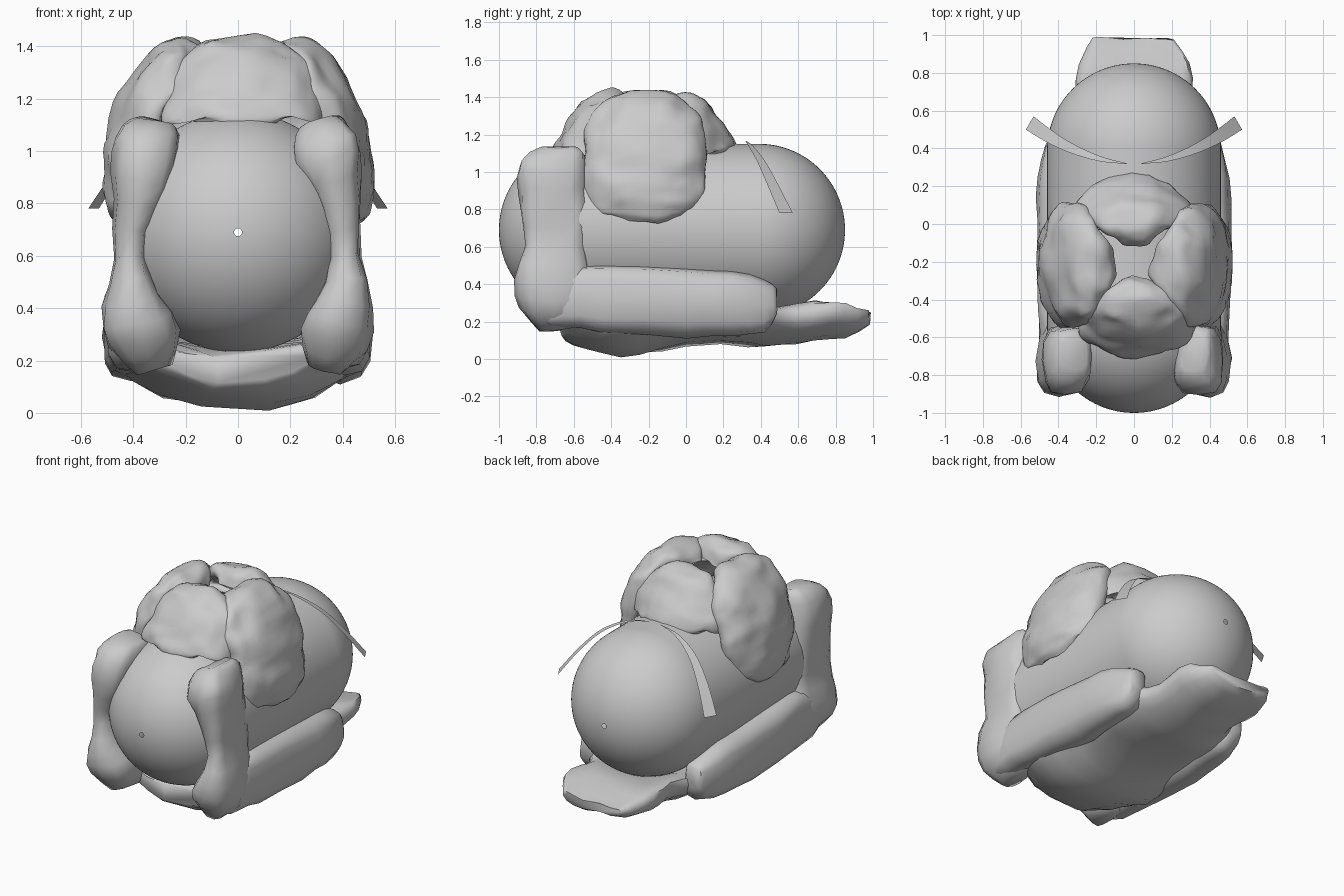
import bpy, bmesh, math
from mathutils import Vector, noise

if "Cube" in bpy.data.objects:
    bpy.data.objects.remove(bpy.data.objects["Cube"])


def finish(name, bm, angle=60):
    bmesh.ops.recalc_face_normals(bm, faces=bm.faces)
    me = bpy.data.meshes.new(name)
    bm.to_mesh(me)
    bm.free()
    ob = bpy.data.objects.new(name, me)
    bpy.context.collection.objects.link(ob)
    bpy.context.view_layer.objects.active = ob
    ob.select_set(True)
    bpy.ops.object.shade_smooth_by_angle(angle=math.radians(angle))
    ob.select_set(False)
    return ob


def spline(rows, steps):
    """Catmull-Rom through rows of numbers."""
    out = []
    for i in range(len(rows) - 1):
        p0, p1, p2, p3 = (rows[max(0, min(len(rows) - 1, i + k))] for k in (-1, 0, 1, 2))
        for s in range(steps):
            t = s / steps
            out.append([0.5 * (2 * b + (c - a) * t + (2 * a - 5 * b + 4 * c - d) * t * t
                               + (3 * b - a - 3 * c + d) * t ** 3)
                        for a, b, c, d in zip(p0, p1, p2, p3)])
    return out + [list(rows[-1])]


def sweep(name, rows, side, n=16, steps=3, bend=0.0, rough=0.0, freq=7, shift=0.0, up=None):
    """Loft flattened rings; row = x, y, z, half width along side, half thickness."""
    rows = spline(rows, steps)
    side = Vector(side)
    pts = [Vector(r[:3]) for r in rows]
    bm = bmesh.new()
    rings = []
    for i, r in enumerate(rows):
        tan = (pts[min(i + 1, len(pts) - 1)] - pts[max(i - 1, 0)]).normalized()
        nor = Vector(up) if up else tan.cross(side).normalized()
        ring = []
        for k in range(n):
            a = 2 * math.pi * k / n
            c, s = math.cos(a), math.sin(a)
            c = math.copysign(abs(c) ** 0.75, c)
            s = math.copysign(abs(s) ** 0.6, s)
            p = pts[i] + side * c * r[3] + nor * (s * r[4] - shift * r[4] - bend * (c * r[3]) ** 2)
            if rough:
                p += rough * noise.noise_vector(p * freq)
                p += rough * 0.4 * noise.noise_vector(p * freq * 2.3)
            ring.append(bm.verts.new(p))
        rings.append(ring)
    for a, b in zip(rings, rings[1:]):
        for k in range(n):
            bm.faces.new((a[k], a[(k + 1) % n], b[(k + 1) % n], b[k]))
    bm.faces.new(rings[0])
    bm.faces.new(rings[-1])
    return finish(name, bm)


# capsule body with pinholes at the poles
bm = bmesh.new()
bmesh.ops.create_uvsphere(bm, u_segments=64, v_segments=96, radius=0.46)
poles = [v for v in bm.verts if abs(v.co.z) > 0.4599]
bmesh.ops.delete(bm, geom=poles, context='VERTS')
for v in bm.verts:
    x, y, z = v.co
    v.co = (x, z + (0.39 if z > 0.001 else -0.54), y + 0.69)
finish("capsule_body", bm)

# four crinkled petals round a small opening on top
CY = -0.2
side_prof = [(.08, 1.33, .10), (.12, 1.40, .16), (.21, 1.435, .24), (.32, 1.395, .29), (.42, 1.28, .32),
             (.485, 1.12, .33), (.51, .97, .33), (.515, .85, .32), (.50, .77, .28), (.47, .73, .2)]
for s, label in ((1, "right"), (-1, "left")):
    rows = [(s * r, CY - 0.02, z, w, .075) for r, z, w in side_prof]
    sweep("petal_" + label, rows, (0, s, 0), 40, 5, .7, .025, shift=1)
front_prof = [(.08, 1.33, .10), (.11, 1.40, .18), (.2, 1.44, .24), (.3, 1.41, .28),
              (.39, 1.33, .31), (.46, 1.22, .31), (.51, 1.13, .29), (.50, 1.09, .22)]
sweep("petal_front", [(0.02, CY - r, z, w, .09) for r, z, w in front_prof],
      (1, 0, 0), 40, 5, .9, .025, shift=1)
back_prof = [(.08, 1.33, .09), (.12, 1.39, .16), (.2, 1.42, .25), (.3, 1.38, .31),
             (.39, 1.28, .34), (.46, 1.15, .31), (.46, 1.08, .22)]
sweep("petal_back", [(0, CY + r, z, w, .09) for r, z, w in back_prof],
      (-1, 0, 0), 40, 5, 1.1, .025, shift=1)

# upright arms and side rails of the cradle
for s, label in ((1, "right"), (-1, "left")):
    arm = [(.32, -.68, 1.12, .10, .07), (.33, -.69, 1.08, .15, .11), (.35, -.72, .97, .19, .13),
           (.385, -.71, .8, .18, .085), (.415, -.70, .6, .17, .06), (.40, -.71, .42, .20, .11),
           (.36, -.70, .28, .19, .14), (.33, -.68, .17, .11, .07)]
    sweep("front_arm_" + label, [(s * r[0], *r[1:]) for r in arm], (0, s, 0), 12, 2, 0, .025, 5)
    rail = [(.40, -.76, .30, .11, .06), (.40, -.65, .32, .16, .10), (.41, -.45, .33, .18, .10),
            (.40, 0, .30, .18, .11), (.40, .25, .30, .165, .10), (.38, .42, .28, .14, .08),
            (.38, .48, .31, .07, .05)]
    sweep("side_rail_" + label, [(s * r[0], *r[1:]) for r in rail], (0, 0, 1), 12, 2, 0, .02, 5,
          up=(s, 0, 0))

# curved underside running back into a tongue
under = [(0, -.66, .17, .34, .05), (0, -.6, .15, .44, .08), (0, -.45, .12, .47, .11),
         (0, -.25, .12, .48, .12), (0, 0, .16, .48, .09), (0, .33, .15, .45, .09),
         (0, .50, .17, .34, .09), (0, .68, .19, .31, .10), (0, .85, .20, .29, .08),
         (0, .98, .22, .22, .03)]
sweep("cradle_base", under, (1, 0, 0), 18, 2, -.65, .03, 5, up=(0, 0, 1))

# thin flared ribbons over the back of the body
for s, label in ((1, "right"), (-1, "left")):
    path = spline([(.04, .32, 1.165, .002), (.18, .345, 1.14, .014), (.33, .40, 1.06, .025),
                   (.45, .465, .93, .034), (.552, .535, .78, .041)], 4)
    bm = bmesh.new()
    across = Vector((-.5, .86, 0))
    pairs = []
    for x, y, z, w in path:
        p = Vector((x, y, z))
        ends = [p + across * w, p - across * w]
        pairs.append([bm.verts.new((s * e.x, e.y, e.z)) for e in ends])
    for a, b in zip(pairs, pairs[1:]):
        bm.faces.new((a[0], a[1], b[1], b[0]))
    finish("ribbon_" + label, bm)
